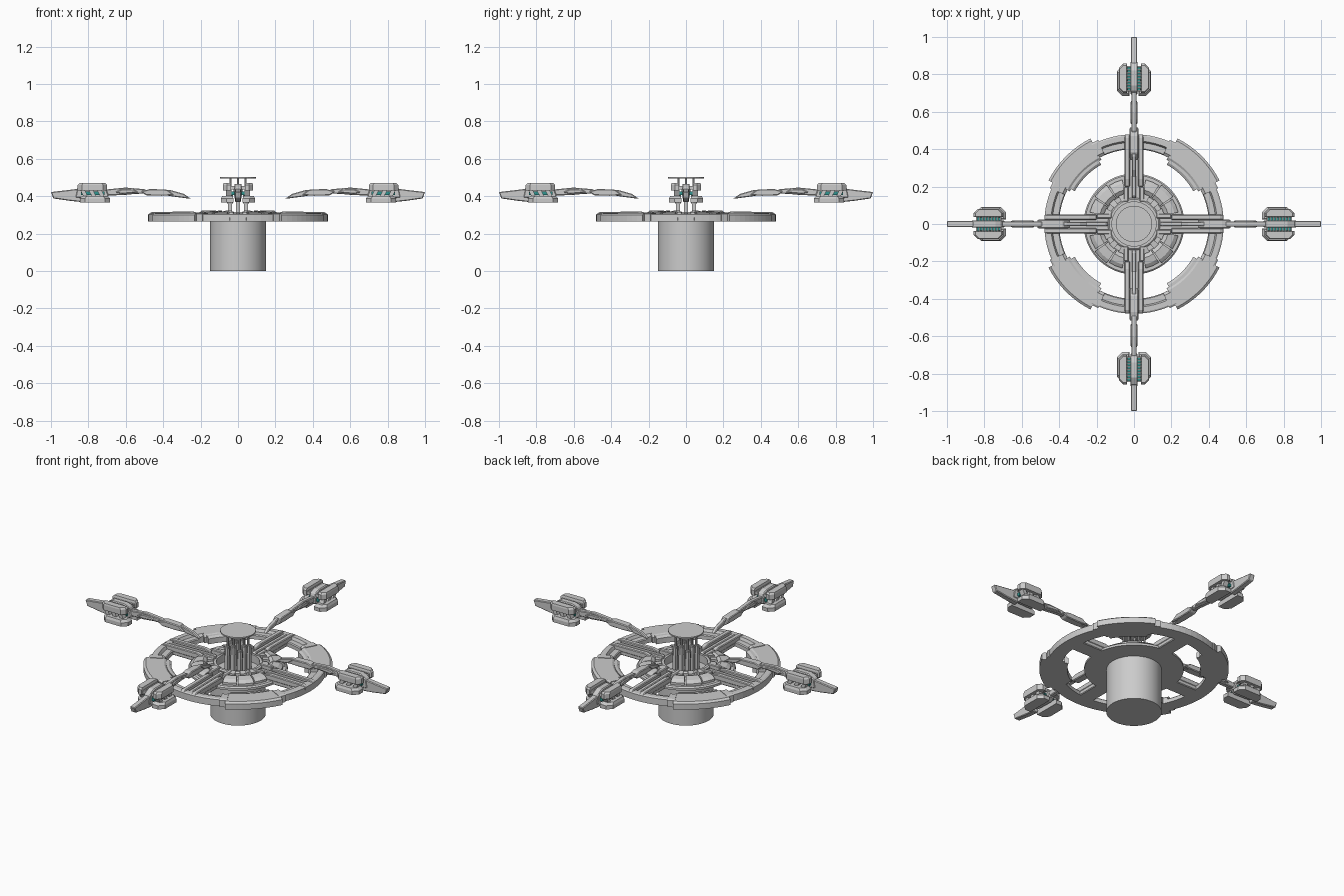
import bpy, bmesh
from math import sin, cos, pi, radians
from mathutils import Vector


def make(name, bm, copies=1, bevel=0, color=None, smooth=False):
    """Turn a bmesh into an object, repeated evenly around the z axis."""
    bmesh.ops.recalc_face_normals(bm, faces=bm.faces)
    me = bpy.data.meshes.new(name)
    bm.to_mesh(me)
    bm.free()
    if color:
        me.materials.append(color)
    if smooth:
        me.shade_smooth()
        me.set_sharp_from_angle(angle=radians(30))
    for k in range(copies):
        ob = bpy.data.objects.new(name if copies == 1 else f"{name}_{k + 1}", me)
        ob.rotation_euler.z = 2 * pi * k / copies
        bpy.context.collection.objects.link(ob)
        if bevel:
            m = ob.modifiers.new("bevel", 'BEVEL')
            m.width, m.segments = bevel, 1


def loft(bm, a, b):
    """Closed solid between two matching outlines."""
    va, vb = [bm.verts.new(p) for p in a], [bm.verts.new(p) for p in b]
    n = len(va)
    bm.faces.new(va)
    bm.faces.new(vb[::-1])
    for i in range(n):
        j = (i + 1) % n
        bm.faces.new((va[i], va[j], vb[j], vb[i]))


def side_prism(bm, pts, y0, y1):
    loft(bm, [(r, y0, z) for r, z in pts], [(r, y1, z) for r, z in pts])


def plan_prism(bm, pts, z0, z1, s=1.0):
    c = sum((Vector(p) for p in pts), Vector((0, 0))) / len(pts)
    top = [c + (Vector(p) - c) * s for p in pts]
    loft(bm, [(x, y, z0) for x, y in pts], [(p.x, p.y, z1) for p in top])


def box(bm, x0, x1, y0, y1, z0, z1, s=1.0):
    plan_prism(bm, [(x0, y0), (x1, y0), (x1, y1), (x0, y1)], z0, z1, s)


def sweep(bm, prof, a0, a1, n):
    """Sweep a closed (radius, z) profile around z, capped unless it is a full turn."""
    full = abs(a1 - a0) >= 360
    rings = []
    for i in range(n if full else n + 1):
        a = radians(a0 + (a1 - a0) * i / n)
        rings.append([bm.verts.new((r * cos(a), r * sin(a), z)) for r, z in prof])
    m = len(prof)
    for i in range(n):
        A, B = rings[i], rings[(i + 1) % len(rings)]
        for k in range(m):
            l = (k + 1) % m
            bm.faces.new((A[k], A[l], B[l], B[k]))
    if not full:
        bm.faces.new(rings[0])
        bm.faces.new(rings[-1][::-1])


def cyl(bm, x, y, r, z0, z1, n=8):
    c = [(x + r * cos(2 * pi * i / n), y + r * sin(2 * pi * i / n)) for i in range(n)]
    plan_prism(bm, c, z0, z1)


teal = bpy.data.materials.new("teal")
teal.diffuse_color = (0.03, 0.3, 0.28, 1)

# base drum
bm = bmesh.new()
cyl(bm, 0, 0, 0.15, 0, 0.268, 48)
make("base_drum", bm, smooth=True)

# outer ring with a stepped top
bm = bmesh.new()
sweep(bm, [(0.40, 0.265), (0.48, 0.265), (0.48, 0.303), (0.472, 0.308), (0.445, 0.308),
           (0.437, 0.292), (0.405, 0.292), (0.40, 0.287)], 0, 360, 72)
make("outer_ring", bm)

# diagonal armour plates on the ring
bm = bmesh.new()
sweep(bm, [(0.385, 0.265), (0.513, 0.265), (0.513, 0.298), (0.50, 0.308),
           (0.40, 0.308), (0.385, 0.298)], 27, 63, 10)
sweep(bm, [(0.362, 0.265), (0.39, 0.265), (0.39, 0.306), (0.375, 0.306), (0.362, 0.297)], 29, 61, 10)
for s in (-1, 1):
    sweep(bm, [(0.40, 0.265), (0.488, 0.265), (0.488, 0.305), (0.478, 0.311),
               (0.415, 0.311), (0.40, 0.30)], 45 + 17 * s, 45 + 22 * s, 2)
make("ring_plate", bm, 4)

# hub disc with a raised collar and a recessed well
bm = bmesh.new()
sweep(bm, [(0.13, 0.265), (0.27, 0.265), (0.27, 0.278), (0.262, 0.285), (0.13, 0.285)], 0, 360, 48)
make("hub_disc", bm)
bm = bmesh.new()
sweep(bm, [(0.118, 0.265), (0.14, 0.265), (0.14, 0.308), (0.132, 0.314), (0.118, 0.314)], 0, 360, 32)
make("hub_collar", bm)

# wedge blocks between the spokes
bm = bmesh.new()
for a, w, r in ((24, 9, 0.245), (45, 10, 0.255), (66, 9, 0.245)):
    sweep(bm, [(0.165, 0.28), (r, 0.28), (r, 0.298), (r - 0.02, 0.312), (0.19, 0.318), (0.165, 0.30)],
          a - w, a + w, 2)
    sweep(bm, [(0.135, 0.28), (0.17, 0.28), (0.17, 0.318), (0.135, 0.322)], a - w * 0.6, a + w * 0.6, 1)
make("hub_wedge", bm, 4)

# spokes: floor, two side rails, centre ridge and inner clamps
bm = bmesh.new()
box(bm, 0.13, 0.478, -0.048, 0.048, 0.265, 0.29)
for s in (-1, 1):
    rail = [(0.20, 0.285), (0.478, 0.285), (0.478, 0.305), (0.46, 0.315), (0.24, 0.318), (0.20, 0.308)]
    side_prism(bm, rail, 0.022 * s, 0.05 * s)
    box(bm, 0.12, 0.20, 0.03 * s, 0.055 * s, 0.28, 0.322)
side_prism(bm, [(0.13, 0.28), (0.47, 0.28), (0.45, 0.308), (0.15, 0.312)], -0.012, 0.012)
make("spoke", bm, 4, bevel=0.004)

# central tower pillars, thin rods and cap disc
bm = bmesh.new()
for i in (-1, 0, 1):
    for j in (-1, 0, 1):
        if i or j:
            h = 0.41 if i and j else 0.425
            box(bm, i * 0.042 - 0.011, i * 0.042 + 0.011, j * 0.042 - 0.011, j * 0.042 + 0.011, 0.265, h)
            cyl(bm, i * 0.042, j * 0.042, 0.016, h - 0.05, h - 0.008)
            cyl(bm, i * 0.04, j * 0.04, 0.006, h, 0.498)
make("tower_pillars", bm)
bm = bmesh.new()
cyl(bm, 0, 0, 0.097, 0.494, 0.502, 32)
make("tower_cap", bm)

# floating arm: overlapping inner feather, joint, outer beam and tip fin
bm = bmesh.new()
side_prism(bm, [(0.25, 0.385), (0.29, 0.412), (0.36, 0.432), (0.41, 0.43), (0.42, 0.41), (0.34, 0.397)], -0.012, 0.012)
side_prism(bm, [(0.34, 0.405), (0.38, 0.435), (0.47, 0.438), (0.52, 0.425), (0.49, 0.404), (0.41, 0.402)], -0.023, 0.023)
side_prism(bm, [(0.46, 0.415), (0.50, 0.437), (0.60, 0.446), (0.72, 0.434), (0.72, 0.404), (0.62, 0.405), (0.55, 0.412)], -0.014, 0.014)
side_prism(bm, [(0.53, 0.42), (0.56, 0.437), (0.62, 0.437), (0.66, 0.42), (0.62, 0.412)], -0.02, 0.02)
side_prism(bm, [(0.83, 0.368), (0.90, 0.375), (0.988, 0.388), (1.0, 0.422), (0.93, 0.43), (0.83, 0.442)], -0.017, 0.017)
make("arm", bm, 4, bevel=0.004)

# pod spine
bm = bmesh.new()
side_prism(bm, [(0.69, 0.40), (0.71, 0.455), (0.74, 0.466), (0.82, 0.466), (0.86, 0.445), (0.87, 0.39), (0.72, 0.385)], -0.02, 0.02)
make("pod_spine", bm, 4, bevel=0.005)

# pod side shells, mirrored: upper block, lower plate, slanted struts and teeth
bm = bmesh.new()
for s in (-1, 1):
    def outline(r0, r1, y0, y1, c):
        return [(r0, y0 * s), (r1, y0 * s), (r1, (y1 - c) * s), (r1 - c, y1 * s), (r0 + c, y1 * s), (r0, (y1 - c) * s)]
    plan_prism(bm, outline(0.70, 0.857, 0.038, 0.08, 0.022), 0.43, 0.46)
    plan_prism(bm, outline(0.70, 0.857, 0.038, 0.08, 0.022), 0.46, 0.47, 0.88)
    plan_prism(bm, outline(0.684, 0.845, 0.024, 0.09, 0.028), 0.366, 0.388)
    plan_prism(bm, outline(0.684, 0.845, 0.024, 0.09, 0.028), 0.388, 0.402, 0.82)
    for r in (0.71, 0.755, 0.80):
        side_prism(bm, [(r, 0.39), (r + 0.022, 0.39), (r + 0.045, 0.435), (r + 0.02, 0.435)], 0.035 * s, 0.065 * s)
    for k in range(9):
        box(bm, 0.708 + k * 0.016, 0.717 + k * 0.016, 0.018 * s, 0.04 * s, 0.435, 0.453)
make("pod_shell", bm, 4)

# glowing core strip inside each pod
bm = bmesh.new()
for s in (-1, 1):
    box(bm, 0.715, 0.84, 0.018 * s, 0.034 * s, 0.405, 0.424)
make("pod_core", bm, 4, color=teal)
